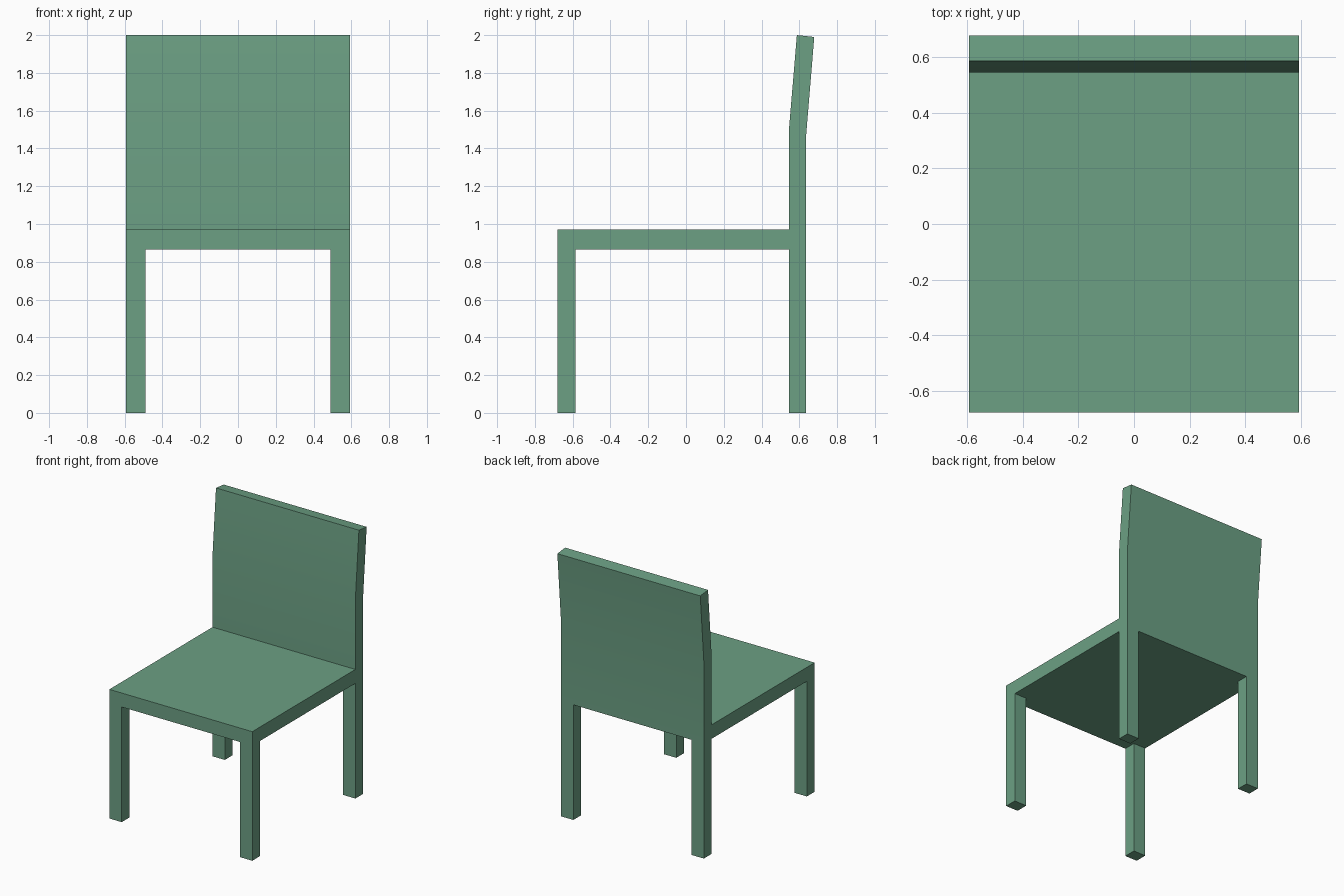
import bpy, bmesh, math

if "Cube" in bpy.data.objects:
    bpy.data.objects.remove(bpy.data.objects["Cube"])

HALF_W = 0.594      # half width of the chair
LEG_W = 0.103       # leg width across x
FRONT, SEAT_BACK, REAR = -0.679, 0.545, 0.636
SEAT_LOW, SEAT_TOP = 0.865, 0.97

paint = bpy.data.materials.new("green_paint")
paint.diffuse_color = (0.15, 0.35, 0.23, 1)
paint.use_nodes = True
paint.node_tree.nodes["Principled BSDF"].inputs["Base Color"].default_value = paint.diffuse_color


def extrude_profile(name, profile, x0, x1):
    """Extrude a (y, z) side profile from x0 to x1."""
    bm = bmesh.new()
    face = bm.faces.new([bm.verts.new((x0, y, z)) for y, z in profile])
    new = bmesh.ops.extrude_face_region(bm, geom=[face])["geom"]
    verts = [v for v in new if isinstance(v, bmesh.types.BMVert)]
    bmesh.ops.translate(bm, verts=verts, vec=(x1 - x0, 0, 0))
    bmesh.ops.recalc_face_normals(bm, faces=bm.faces)
    mesh = bpy.data.meshes.new(name)
    bm.to_mesh(mesh)
    bm.free()
    mesh.materials.append(paint)
    obj = bpy.data.objects.new(name, mesh)
    bpy.context.collection.objects.link(obj)
    return obj


def rect(y0, y1, z0, z1):
    return [(y0, z0), (y1, z0), (y1, z1), (y0, z1)]


# Seat slab
extrude_profile("seat", rect(FRONT, SEAT_BACK, SEAT_LOW, SEAT_TOP), -HALF_W, HALF_W)

# Backrest with a slight backward kink, softened in shading only
backrest = extrude_profile("backrest", [
    (SEAT_BACK, SEAT_LOW), (REAR, SEAT_LOW), (REAR, 1.47),
    (0.679, 1.99), (0.587, 2.0), (SEAT_BACK, 1.50)], -HALF_W, HALF_W)
bpy.context.view_layer.objects.active = backrest
backrest.select_set(True)
bpy.ops.object.shade_smooth_by_angle(angle=math.radians(30))

# Legs, flush with the outer corners
for side, x0 in (("left", -HALF_W), ("right", HALF_W - LEG_W)):
    extrude_profile(f"front_leg_{side}", rect(FRONT, -0.586, 0, SEAT_LOW), x0, x0 + LEG_W)
    extrude_profile(f"back_leg_{side}", rect(SEAT_BACK, REAR, 0, SEAT_LOW), x0, x0 + LEG_W)
